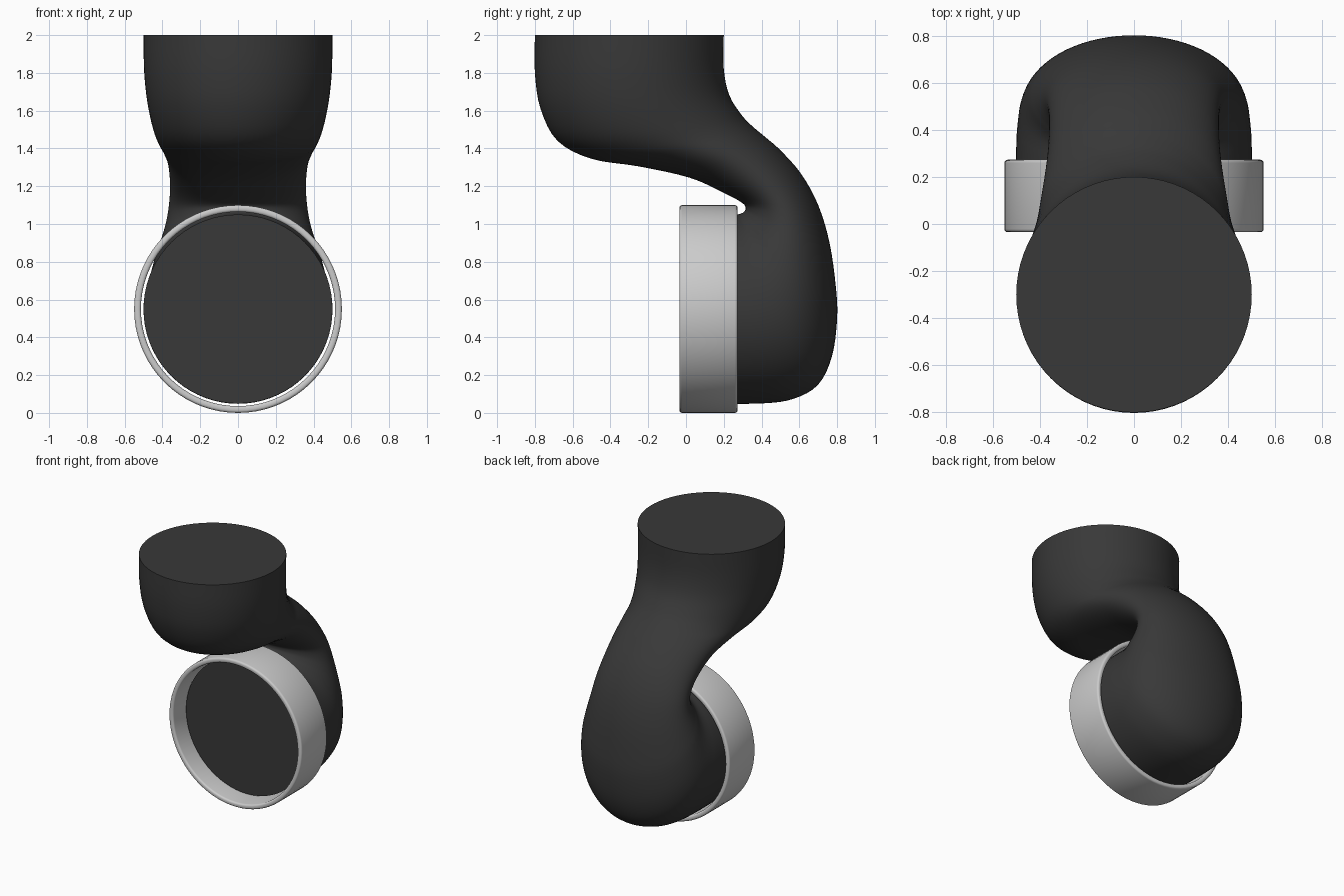
import bpy, bmesh, math
from mathutils import Vector

if "Cube" in bpy.data.objects:
    bpy.data.objects.remove(bpy.data.objects["Cube"])

SEG, SUB = 72, 4


def finish(bm, name, angle, mat=None):
    bmesh.ops.recalc_face_normals(bm, faces=bm.faces)
    me = bpy.data.meshes.new(name)
    bm.to_mesh(me)
    bm.free()
    ob = bpy.data.objects.new(name, me)
    bpy.context.collection.objects.link(ob)
    if mat:
        me.materials.append(mat)
    bpy.ops.object.select_all(action='DESELECT')
    ob.select_set(True)
    bpy.context.view_layer.objects.active = ob
    bpy.ops.object.shade_smooth_by_angle(angle=math.radians(angle))
    return ob


def catmull(p0, p1, p2, p3, t):
    return 0.5 * (2 * p1 + (p2 - p0) * t + (2 * p0 - 5 * p1 + 4 * p2 - p3) * t * t
                  + (3 * p1 - p0 - 3 * p2 + p3) * t ** 3)


dark = bpy.data.materials.new("dark_rubber")
dark.diffuse_color = (0.04, 0.04, 0.04, 1)
dark.use_nodes = True
dark.node_tree.nodes["Principled BSDF"].inputs["Base Color"].default_value = dark.diffuse_color

# Bent duct sections: back edge (y, z), front edge (y, z), half width in x
sections = [
    (0.20, 2.00, -0.80, 2.00, 0.500),
    (0.20, 1.82, -0.80, 1.80, 0.497),
    (0.23, 1.68, -0.77, 1.61, 0.480),
    (0.30, 1.57, -0.68, 1.44, 0.450),
    (0.36, 1.51, -0.50, 1.345, 0.420),
    (0.42, 1.46, -0.25, 1.305, 0.395),
    (0.50, 1.39, 0.02, 1.245, 0.370),
    (0.61, 1.265, 0.20, 1.165, 0.360),
    (0.70, 1.10, 0.30, 1.11, 0.365),
    (0.76, 0.90, 0.315, 1.08, 0.385),
    (0.793, 0.67, 0.305, 1.063, 0.420),
    (0.80, 0.50, 0.295, 1.057, 0.445),
    (0.773, 0.30, 0.285, 1.053, 0.468),
    (0.70, 0.15, 0.275, 1.051, 0.485),
    (0.57, 0.075, 0.265, 1.05, 0.495),
    (0.40, 0.05, 0.25, 1.05, 0.500),
    (0.10, 0.05, 0.10, 1.05, 0.500),
]
pts = [Vector(s) for s in sections]
path = []
for i in range(len(pts) - 1):
    a, d = pts[max(i - 1, 0)], pts[min(i + 2, len(pts) - 1)]
    path += [catmull(a, pts[i], pts[i + 1], d, k / SUB) for k in range(SUB)]
path.append(pts[-1])

# Loft elliptical rings and cap both ends
bm = bmesh.new()
rings = []
for by, bz, fy, fz, w in path:
    ring = []
    for k in range(SEG):
        a = math.tau * k / SEG
        c = (1 + math.cos(a)) / 2
        ring.append(bm.verts.new((w * math.sin(a), fy + (by - fy) * c, fz + (bz - fz) * c)))
    rings.append(ring)
for r, s in zip(rings, rings[1:]):
    for k in range(SEG):
        n = (k + 1) % SEG
        bm.faces.new((r[k], r[n], s[n], s[k]))
bm.faces.new(rings[0])
bm.faces.new(rings[-1])
finish(bm, "bent_duct", 60, dark)

# Collar: rounded rectangular profile spun about the y axis
y0, y1, ri, ro, b = -0.035, 0.273, 0.514, 0.55, 0.014
profile = []
for cy, cr, start in ((y1 - b, ro - b, 0), (y0 + b, ro - b, 90), (y0 + b, ri + b, 180), (y1 - b, ri + b, 270)):
    for j in range(5):
        a = math.radians(start + 22.5 * j)
        profile.append((cy + b * math.cos(a), cr + b * math.sin(a)))
bm = bmesh.new()
loops = []
for k in range(SEG):
    a = math.tau * k / SEG
    loops.append([bm.verts.new((r * math.sin(a), y, 0.55 + r * math.cos(a))) for y, r in profile])
for k in range(SEG):
    p, q = loops[k], loops[(k + 1) % SEG]
    for j in range(len(profile)):
        n = (j + 1) % len(profile)
        bm.faces.new((p[j], p[n], q[n], q[j]))
finish(bm, "collar_ring", 35)
